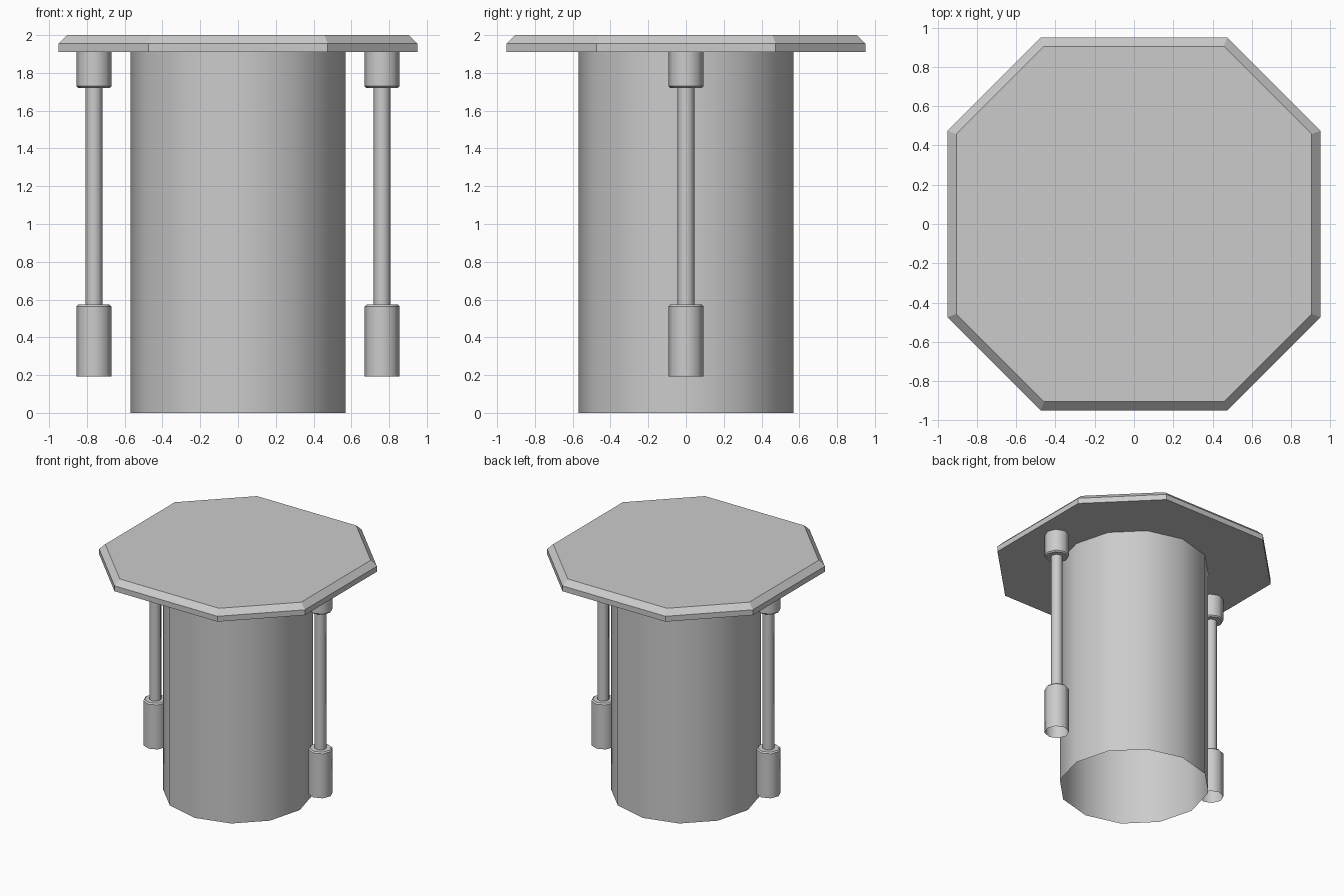
import bpy, bmesh, math

cube = bpy.data.objects.get("Cube")
if cube:
    bpy.data.objects.remove(cube, do_unlink=True)

GREY = (0.6, 0.6, 0.6, 1.0)
grey = bpy.data.materials.new("plain_grey")
grey.use_nodes = True
grey.diffuse_color = GREY
grey.node_tree.nodes["Principled BSDF"].inputs["Base Color"].default_value = GREY


def loft(name, rings, cap_bottom=False, cap_top=False, smooth=True):
    """Skin a stack of point rings, listed from bottom to top."""
    bm = bmesh.new()
    loops = [[bm.verts.new(p) for p in ring] for ring in rings]
    n = len(loops[0])
    for low, high in zip(loops, loops[1:]):
        for i in range(n):
            j = (i + 1) % n
            bm.faces.new((low[i], low[j], high[j], high[i]))
    if cap_bottom:
        bm.faces.new(loops[0][::-1])
    if cap_top:
        bm.faces.new(loops[-1])
    bm.normal_update()
    # Smooth around the axis, crisp between the rings
    for f in bm.faces:
        f.smooth = smooth and len(f.verts) == 4
    for e in bm.edges:
        a, b = e.verts
        e.smooth = abs(a.co.z - b.co.z) > 1e-5
    mesh = bpy.data.meshes.new(name)
    bm.to_mesh(mesh)
    bm.free()
    mesh.materials.append(grey)
    obj = bpy.data.objects.new(name, mesh)
    bpy.context.collection.objects.link(obj)
    return obj


def tube(name, x, sides, profile, **caps):
    """Round part from a (radius, height) profile around a vertical axis at x."""
    step = math.tau / sides
    rings = [[(x + r * math.cos(i * step), r * math.sin(i * step), z)
              for i in range(sides)] for r, z in profile]
    return loft(name, rings, **caps)


def octagon(half, corner, z):
    """Square of half width `half` with its corners cut at `corner`."""
    h, c = half, corner
    return [(x, y, z) for x, y in ((h, -c), (h, c), (c, h), (-c, h),
                                   (-h, c), (-h, -c), (-c, -h), (c, -h))]


# Lid: flat octagonal slab with a bevelled upper rim
loft("lid", [octagon(0.95, 0.475, 1.91), octagon(0.95, 0.475, 1.955),
             octagon(0.905, 0.458, 2.0)],
     cap_bottom=True, cap_top=True, smooth=False)

# Body: open twelve-sided drum
tube("body", 0, 12, [(0.57, 0), (0.57, 1.91)])

# Hanging rods with a collar above and an open weight below
for side, x in (("left", 0.7625), ("right", -0.7625)):
    tube(side + "_collar", x, 8, [(0.083, 1.72), (0.093, 1.73), (0.093, 1.91)],
         cap_bottom=True)
    tube(side + "_rod", x, 8, [(0.045, 0.57), (0.045, 1.725)])
    tube(side + "_weight", x, 8, [(0.093, 0.192), (0.093, 0.563), (0.083, 0.573)],
         cap_top=True)
